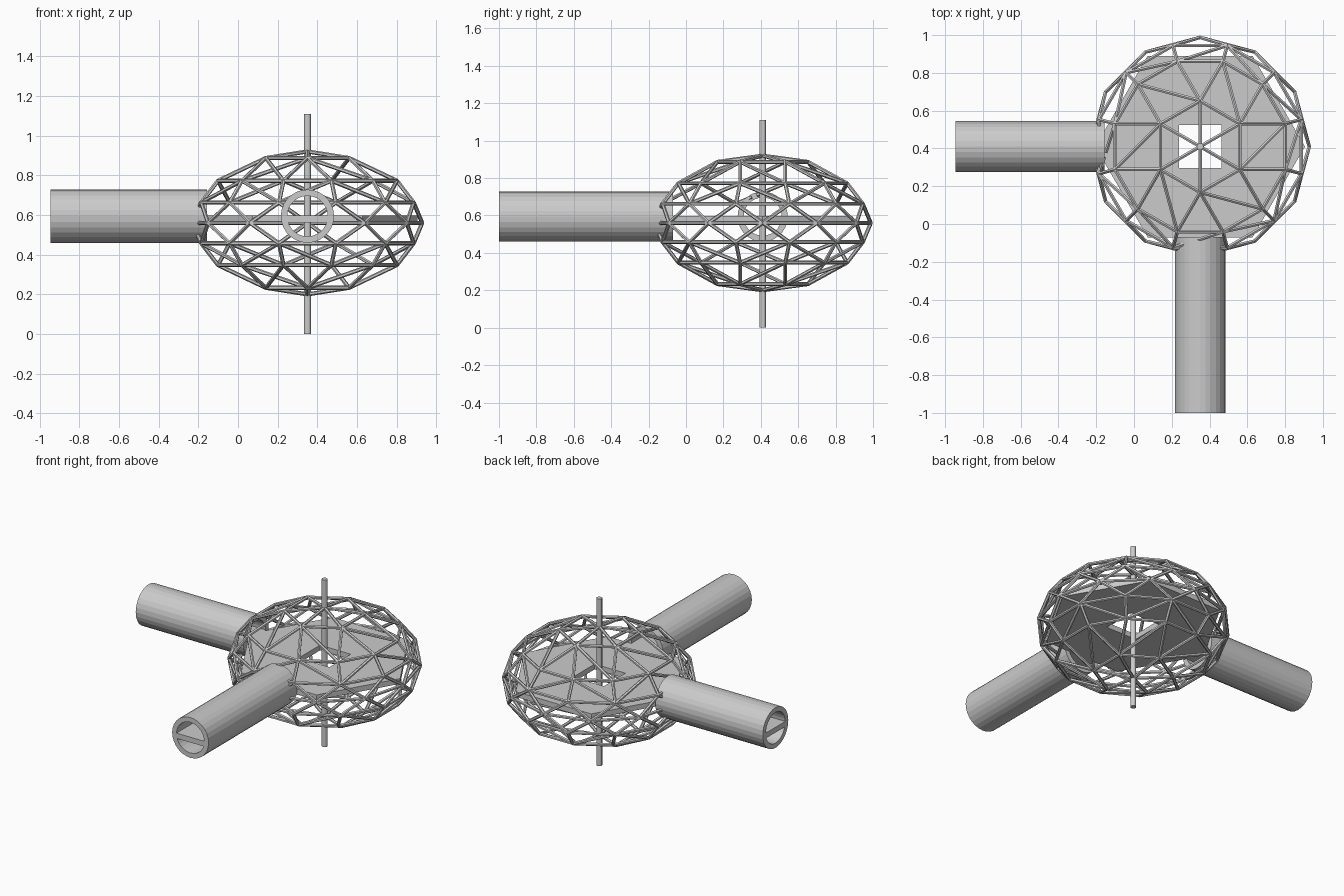
import bpy, bmesh, math
from mathutils import Vector, Matrix

if "Cube" in bpy.data.objects:
    bpy.data.objects.remove(bpy.data.objects["Cube"])

CX, CY, CZ = 0.35, 0.41, 0.56      # dome centre
RX, RZ = 0.578, 0.36               # dome half width and half height
TZ, T_OUT, T_IN = 0.594, 0.134, 0.102   # tunnel height and radii


def finish(name, bm):
    bmesh.ops.recalc_face_normals(bm, faces=bm.faces)
    me = bpy.data.meshes.new(name)
    bm.to_mesh(me)
    bm.free()
    ob = bpy.data.objects.new(name, me)
    bpy.context.collection.objects.link(ob)
    return ob


def rod(bm, a, b, r, sides):
    d = b - a
    mat = Matrix.Translation((a + b) / 2) @ d.to_track_quat('Z', 'Y').to_matrix().to_4x4()
    bmesh.ops.create_cone(bm, cap_ends=True, segments=sides, radius1=r, radius2=r,
                          depth=d.length, matrix=mat)


def loft(bm, loops):
    # closed chain of loops, joined with quads
    rings = [[bm.verts.new(p) for p in loop] for loop in loops]
    for i, a in enumerate(rings):
        b = rings[(i + 1) % len(rings)]
        for j in range(len(a)):
            k = (j + 1) % len(a)
            bm.faces.new((a[j], a[k], b[k], b[j]))


# --- dome lattice: nodes on rings, six-fold ---
def ring(count, start, z):
    r = math.sqrt(1 - z * z)
    return [Vector((CX + RX * r * math.cos(math.radians(start + 360 * i / count)),
                    CY + RX * r * math.sin(math.radians(start + 360 * i / count)),
                    CZ + RZ * z)) for i in range(count)]


edges = []
equator = ring(12, 0, 0)
edges += [(equator[i], equator[(i + 1) % 12]) for i in range(12)]
for s in (1, -1):
    top = Vector((CX, CY, CZ + s * RZ))
    r1, r2, r3 = ring(6, 30, s * 0.908), ring(12, 15, s * 0.59), ring(12, 15, s * 0.285)
    for i in range(6):
        edges += [(top, r1[i]), (r1[i], r1[(i + 1) % 6]),
                  (r1[i], r2[2 * i]), (r1[i], r2[2 * i + 1]),
                  (r1[i], r2[(2 * i + 2) % 12])]
    for i in range(12):
        j = (i + 1) % 12
        edges += [(r2[i], r2[j]), (r3[i], r3[j]), (r2[i], r3[i]),
                  (r2[i], r3[j]) if i % 2 else (r2[j], r3[i]),
                  (r3[i], equator[i]), (r3[i], equator[j])]


def in_tunnel(p):
    return ((p.x < CX - 0.3 and math.hypot(p.y - CY, p.z - TZ) < T_OUT - 0.015) or
            (p.y < CY - 0.3 and math.hypot(p.x - CX, p.z - TZ) < T_OUT - 0.015))


bm = bmesh.new()
N = 40
for a, b in edges:
    # keep only the stretches outside the tunnel mouths
    start = None
    for i in range(N + 2):
        clear = i <= N and not in_tunnel(a.lerp(b, i / N))
        if clear and start is None:
            start = i
        elif not clear and start is not None:
            if i - 1 > start:
                rod(bm, a.lerp(b, start / N), a.lerp(b, (i - 1) / N), 0.0105, 6)
            start = None
finish("dome_lattice", bm)

# --- centre pole ---
bm = bmesh.new()
rod(bm, Vector((CX, CY, 0)), Vector((CX, CY, 1.11)), 0.018, 16)
finish("centre_pole", bm)

# --- hexagonal deck with a square opening ---
Z0, Z1, HEX, H = 0.562, 0.597, 0.555, 0.113


def hex_hit(t):
    # point on the hexagon outline in direction t
    m = (t % (math.pi / 3)) - math.pi / 6
    r = HEX * math.cos(math.pi / 6) / math.cos(m)
    return r * math.cos(t), r * math.sin(t)


def square_hit(t):
    r = H / max(abs(math.cos(t)), abs(math.sin(t)))
    return r * math.cos(t), r * math.sin(t)


angles = [math.radians(15 * i) for i in range(24)]
bm = bmesh.new()
loft(bm, [[(CX + x, CY + y, z) for x, y in map(f, angles)]
          for f, z in ((hex_hit, Z0), (hex_hit, Z1), (square_hit, Z1), (square_hit, Z0))])
finish("deck", bm)


# --- tunnels with a walkway inside ---
def tunnel(name, far, near, place):
    bm = bmesh.new()
    circ = [(math.cos(2 * math.pi * i / 28), math.sin(2 * math.pi * i / 28)) for i in range(28)]
    loft(bm, [[place(d, r * c, TZ + r * s) for c, s in circ]
              for d, r in ((far, T_OUT), (near, T_OUT), (near, T_IN), (far, T_IN))])
    finish(name, bm)
    bm = bmesh.new()
    loops = [[place(d, w, z) for w, z in ((-0.105, Z0), (0.105, Z0), (0.105, Z1), (-0.105, Z1))]
             for d in (far, near)]
    vs = [[bm.verts.new(p) for p in l] for l in loops]
    for j in range(4):
        k = (j + 1) % 4
        bm.faces.new((vs[0][j], vs[0][k], vs[1][k], vs[1][j]))
    bm.faces.new(vs[0])
    bm.faces.new(vs[1])
    finish(name + "_walkway", bm)


tunnel("left_tunnel", -0.945, -0.155, lambda d, w, z: (d, CY + w, z))
tunnel("front_tunnel", -1.0, -0.07, lambda d, w, z: (CX + w, d, z))
